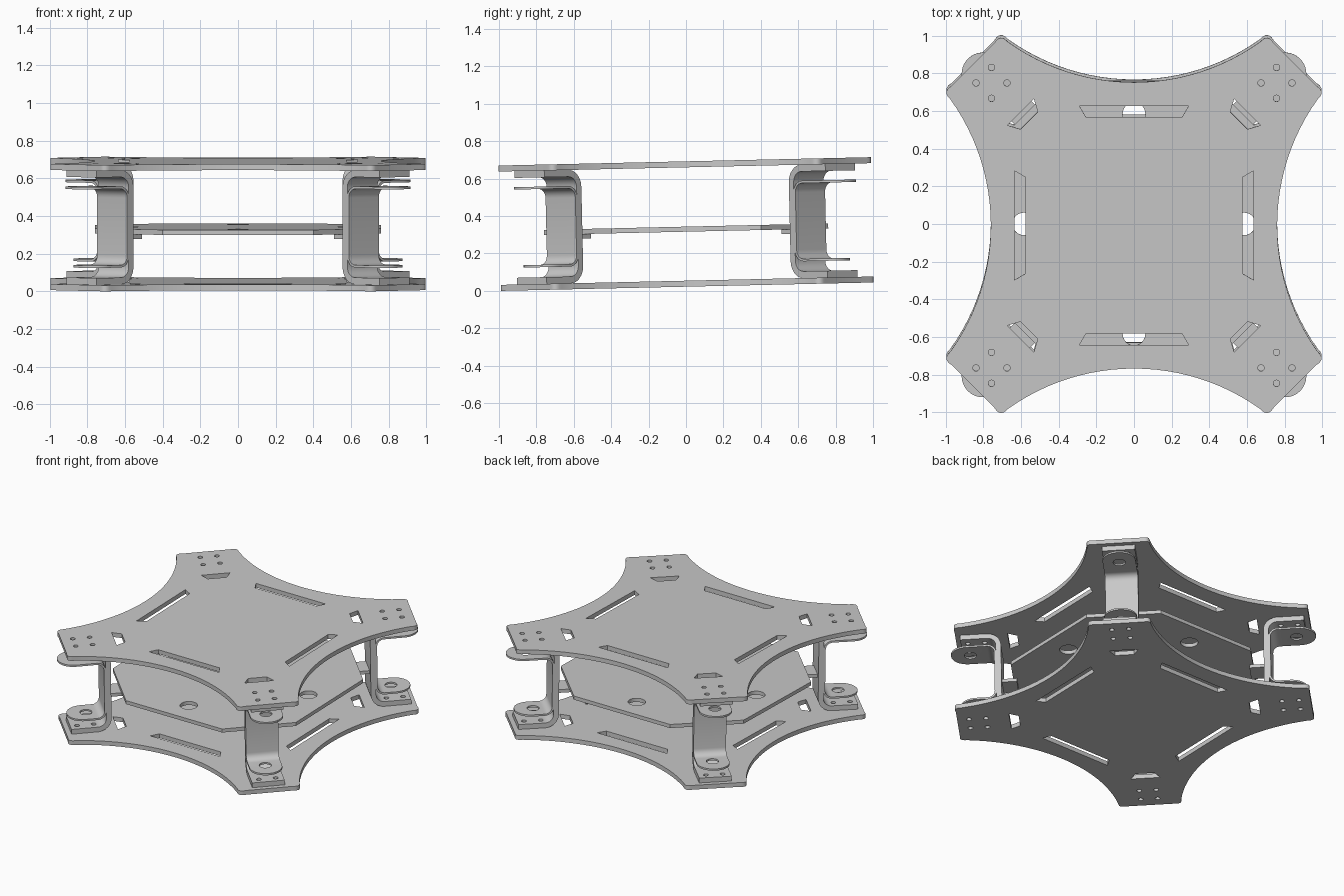
import bpy, bmesh
from math import sin, cos, pi, radians, asin, sqrt
from mathutils import Matrix, Vector

cube = bpy.data.objects.get("Cube")
if cube:
    bpy.data.objects.remove(cube, do_unlink=True)

grey = bpy.data.materials.new("light grey")
grey.use_nodes = True
COL = (0.58, 0.58, 0.58, 1)
grey.diffuse_color = COL
grey.node_tree.nodes["Principled BSDF"].inputs["Base Color"].default_value = COL

# The whole frame leans slightly, with its back raised
LEAN = Matrix.Translation((0, 0.0075, 0.0225)) @ Matrix.Rotation(radians(1.29), 4, 'X')
TOP_Z, MID_Z, SHEET = 0.638, 0.294, 0.032
ARM_R = 1.07            # distance of each arm's screw pattern from the centre
parts = []


def turn(points, angle):
    c, s = cos(angle), sin(angle)
    return [(x * c - y * s, x * s + y * c) for x, y in points]


def circle(x, y, r, n=20):
    return [(x + r * cos(2 * pi * i / n), y + r * sin(2 * pi * i / n)) for i in range(n)]


def evaluated_mesh(obj):
    deps = bpy.context.evaluated_depsgraph_get()
    return bpy.data.meshes.new_from_object(obj.evaluated_get(deps))


def add_object(name, data):
    obj = bpy.data.objects.new(name, data)
    bpy.context.collection.objects.link(obj)
    return obj


def finish(name, mesh, matrix=Matrix()):
    mesh.transform(LEAN @ matrix)
    mesh.materials.clear()
    mesh.materials.append(grey)
    mesh.name = name
    parts.append(add_object(name, mesh))


def sheet(loops, z, thick):
    """Flat sheet mesh from an outline followed by its cut-outs."""
    curve = bpy.data.curves.new("outline", 'CURVE')
    curve.dimensions, curve.fill_mode = '2D', 'BOTH'
    curve.extrude = thick / 2
    for loop in loops:
        spline = curve.splines.new('POLY')
        spline.points.add(len(loop) - 1)
        for p, (x, y) in zip(spline.points, loop):
            p.co = (x, y, 0, 1)
        spline.use_cyclic_u = True
    obj = add_object("outline", curve)
    mesh = evaluated_mesh(obj)
    bpy.data.objects.remove(obj, do_unlink=True)
    bm = bmesh.new()
    bm.from_mesh(mesh)
    bmesh.ops.remove_doubles(bm, verts=bm.verts, dist=1e-5)
    bmesh.ops.recalc_face_normals(bm, faces=bm.faces)
    bm.to_mesh(mesh)
    bm.free()
    mesh.transform(Matrix.Translation((0, 0, z + thick / 2)))
    return mesh


def rounded(a, ctrl, b, n=6):
    a, ctrl, b = Vector(a), Vector(ctrl), Vector(b)
    return [tuple(a * (1 - t) ** 2 + ctrl * 2 * t * (1 - t) + b * t * t)
            for t in [i / n for i in range(n + 1)]]


# Outline of the large sheets: a concave side and a blunt rounded arm, four times
HALF, WAIST, RISE = 0.67, 0.76, 0.215
R = (HALF ** 2 + RISE ** 2) / (2 * RISE)
swing = asin(HALF / R)
side = [(R * sin(a), WAIST + R - R * cos(a))
        for a in [swing * (i / 12 - 1) for i in range(24)]]
tip = rounded((HALF, WAIST + RISE), (0.71, 1.02), (0.74, 0.97))
quarter = side + tip + [(y, x) for x, y in reversed(tip)][:-1]
outline = [p for k in range(4) for p in turn(quarter, -k * pi / 2)]

side_slot = [(-0.29, 0.635), (0.29, 0.635), (0.255, 0.575), (-0.255, 0.575)]
arm_slot = [(0.852, -0.1), (0.852, 0.1), (0.788, 0.065), (0.788, -0.065)]
OFF = 0.082 / sqrt(2)
screws = [(ARM_R + sx * OFF, sy * OFF) for sx in (-1, 1) for sy in (-1, 1)]

cuts = []
for k in range(4):
    cuts.append(turn(side_slot, k * pi / 2))
    for loop in [arm_slot] + [circle(x, y, 0.017, 16) for x, y in screws]:
        cuts.append(turn(loop, pi / 4 + k * pi / 2))

finish("bottom_sheet", sheet([outline] + cuts, 0, SHEET))
finish("top_sheet", sheet([outline] + cuts, TOP_Z, SHEET))

# Eight-sided middle shelf with four round holes
octagon = [p for k in range(4) for p in turn([(0.76, -0.4), (0.76, 0.4)], k * pi / 2)]
shelf_holes = [turn(circle(0.585, 0, 0.06, 32), k * pi / 2) for k in range(4)]
finish("middle_shelf", sheet([octagon] + shelf_holes, MID_Z, 0.027))


def strip(path, thick):
    """Bent strip from (radius, height, half width) stations."""
    bm = bmesh.new()
    rows = [(bm.verts.new((r, -w, z)), bm.verts.new((r, w, z))) for r, z, w in path]
    for a, b in zip(rows, rows[1:]):
        bm.faces.new((a[0], a[1], b[1], b[0]))
    mesh = bpy.data.meshes.new("strip")
    bm.to_mesh(mesh)
    bm.free()
    obj = add_object("strip", mesh)
    mod = obj.modifiers.new("thickness", 'SOLIDIFY')
    mod.thickness, mod.offset, mod.use_even_offset = thick, 0, True
    return obj


def channel(wall, low, high, bend, w, low_end, high_end):
    """C-shaped path: lower flange, wall, upper flange."""
    bends = [i * pi / 12 for i in range(7)]
    path = [(low_end, low, w)]
    path += [(wall + bend - bend * sin(a), low + bend - bend * cos(a), w) for a in bends]
    path += [(wall + bend - bend * cos(a), high - bend + bend * sin(a), w) for a in bends]
    return path + [(high_end, high, w)]


def drilled(obj, holes):
    """Bore vertical holes (x, y, radius, z) and return the final mesh."""
    bm = bmesh.new()
    for x, y, r, z in holes:
        bmesh.ops.create_cone(bm, cap_ends=True, segments=24, radius1=r, radius2=r,
                              depth=0.06, matrix=Matrix.Translation((x, y, z)))
    mesh = bpy.data.meshes.new("drill")
    bm.to_mesh(mesh)
    bm.free()
    drill = add_object("drill", mesh)
    drill.hide_render = True
    mod = obj.modifiers.new("holes", 'BOOLEAN')
    mod.operation, mod.solver, mod.object = 'DIFFERENCE', 'EXACT', drill
    result = evaluated_mesh(obj)
    for o in (obj, drill):
        bpy.data.objects.remove(o, do_unlink=True)
    return result


# Bracket at every arm: thick channel, thin inner channel with round ears, shelf rest
W = 0.1125
LOW, HIGH = SHEET + 0.018, TOP_Z - 0.018
EAR_LOW, EAR_HIGH = 0.128, 0.546
LOW_C, HIGH_C = 1.075, 1.135
outer = drilled(strip(channel(0.915, LOW, HIGH, 0.075, W, 1.175, 1.175), 0.036),
                [(x, y, 0.017, z) for x, y in screws for z in (LOW, HIGH)])
arc = [(W * sin(a), W * cos(a)) for a in [i * pi / 20.5 for i in range(1, 11)]]
ears = ([(LOW_C + d, EAR_LOW, h) for d, h in reversed(arc)]
        + channel(0.938, EAR_LOW, EAR_HIGH, 0.055, W, LOW_C, HIGH_C)
        + [(HIGH_C + d, EAR_HIGH, h) for d, h in arc])
inner = drilled(strip(ears, 0.013),
                [(LOW_C - 0.02, 0, 0.042, EAR_LOW), (HIGH_C - 0.02, 0, 0.042, EAR_HIGH)])
rest = sheet([[(0.795, -0.075), (0.9, -0.075), (0.9, 0.075), (0.795, 0.075)]],
             MID_Z - 0.024, 0.024)

for k, place in enumerate(("back_left", "back_right", "front_right", "front_left")):
    spin = Matrix.Rotation(pi / 4 + k * pi / 2, 4, 'Z')
    finish(place + "_bracket", outer.copy(), spin)
    finish(place + "_ear_strip", inner.copy(), spin)
    finish(place + "_shelf_rest", rest.copy(), spin)

# Smooth bends, crisp edges
bpy.ops.object.select_all(action='DESELECT')
for obj in parts:
    obj.select_set(True)
bpy.context.view_layer.objects.active = parts[0]
bpy.ops.object.shade_smooth_by_angle(angle=radians(30))
